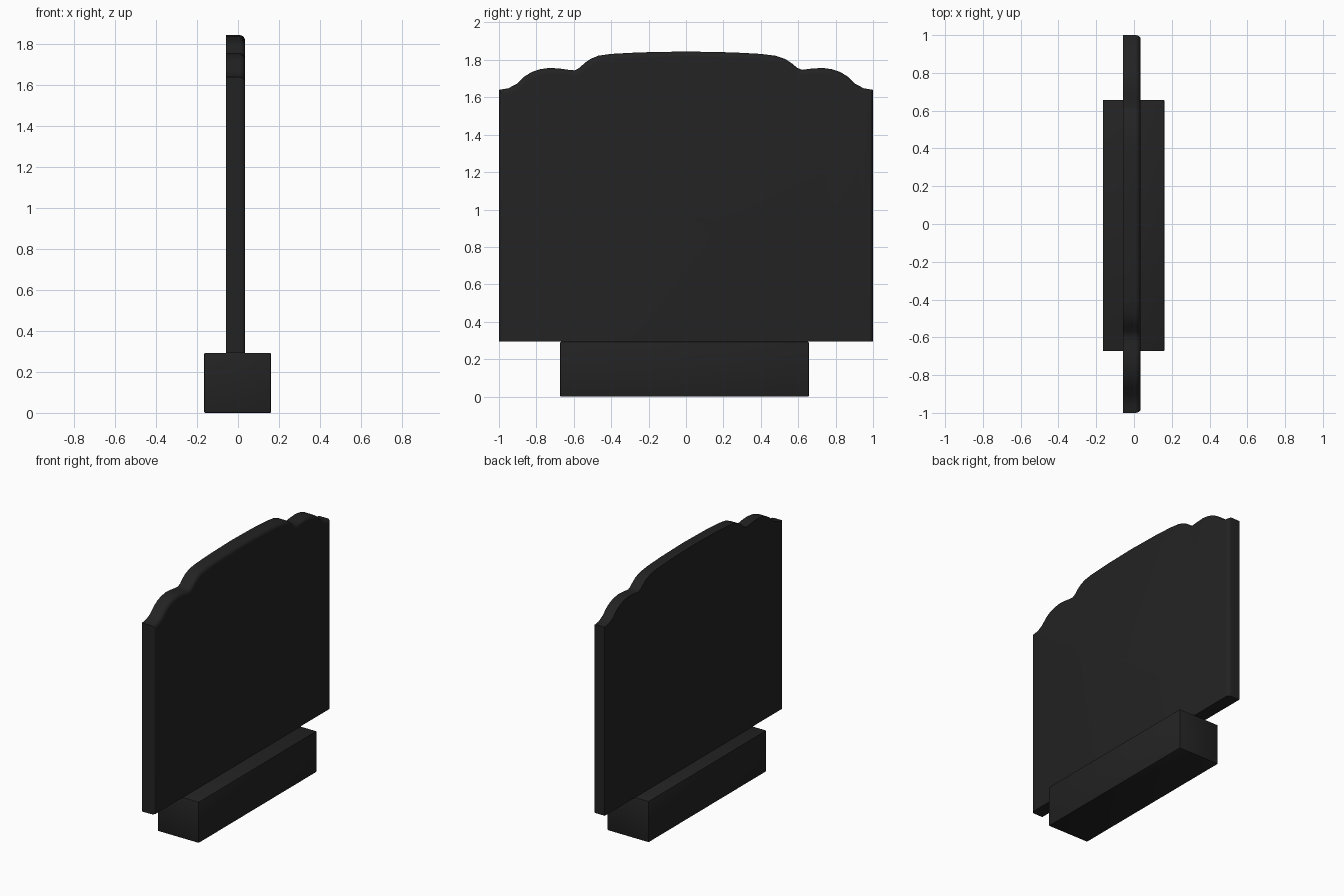
import bpy, bmesh, math

if "Cube" in bpy.data.objects:
    bpy.data.objects.remove(bpy.data.objects["Cube"])

stone = bpy.data.materials.new("black_granite")
stone.diffuse_color = (0.0165, 0.0165, 0.0165, 1)
stone.use_nodes = True
stone.node_tree.nodes["Principled BSDF"].inputs["Base Color"].default_value = stone.diffuse_color


def make_object(name, bm):
    bmesh.ops.recalc_face_normals(bm, faces=bm.faces)
    mesh = bpy.data.meshes.new(name)
    bm.to_mesh(mesh)
    bm.free()
    mesh.materials.append(stone)
    obj = bpy.data.objects.new(name, mesh)
    bpy.context.collection.objects.link(obj)
    bpy.ops.object.select_all(action='DESELECT')
    obj.select_set(True)
    bpy.context.view_layer.objects.active = obj
    bpy.ops.object.shade_smooth_by_angle(angle=math.radians(35))
    return obj


# Plinth: slightly eased block
bm = bmesh.new()
bmesh.ops.create_cube(bm, size=1)
for v in bm.verts:
    v.co = (v.co.x * 0.326 - 0.002, v.co.y * 1.33 - 0.008, (v.co.z + 0.5) * 0.293)
bmesh.ops.bevel(bm, geom=bm.edges[:], offset=0.005, segments=2, profile=0.5, affect='EDGES')
make_object("plinth", bm)

# Headstone outline: (y, z) of the shaped top, with two shoulders and a shallow arch
top = [(-1, 1.64), (-0.95, 1.648), (-0.905, 1.672), (-0.865, 1.71), (-0.825, 1.735),
       (-0.78, 1.75), (-0.73, 1.757), (-0.68, 1.754), (-0.63, 1.747), (-0.595, 1.744),
       (-0.57, 1.757), (-0.54, 1.785), (-0.51, 1.805), (-0.47, 1.822), (-0.4, 1.832),
       (-0.25, 1.84), (0, 1.845), (0.25, 1.84), (0.4, 1.832), (0.48, 1.822),
       (0.53, 1.805), (0.565, 1.782), (0.595, 1.757), (0.62, 1.747), (0.67, 1.753),
       (0.73, 1.757), (0.78, 1.75), (0.825, 1.735), (0.865, 1.71), (0.905, 1.672),
       (0.95, 1.648), (1, 1.64)]
BOTTOM, BACK, FRONT, ROUND = 0.293, -0.058, 0.035, 0.028

# Rings from the flat back to the rounded front edge
steps = 5
rings = [(BACK, 0.0)]
for i in range(steps + 1):
    a = math.pi / 2 * i / steps
    rings.append((FRONT - ROUND * (1 - math.sin(a)), ROUND * (1 - math.cos(a))))

bm = bmesh.new()
loops = []
for x, d in rings:
    pts = [(-1, BOTTOM)] + [(y, z - d) for y, z in top] + [(1, BOTTOM)]
    loops.append([bm.verts.new((x, y * (1 - 0.7 * d), z)) for y, z in pts])
n = len(loops[0])
for a, b in zip(loops, loops[1:]):
    for i in range(n):
        j = (i + 1) % n
        bm.faces.new((a[i], a[j], b[j], b[i]))
bm.faces.new(loops[0])
bm.faces.new(loops[-1])
make_object("headstone_slab", bm)
